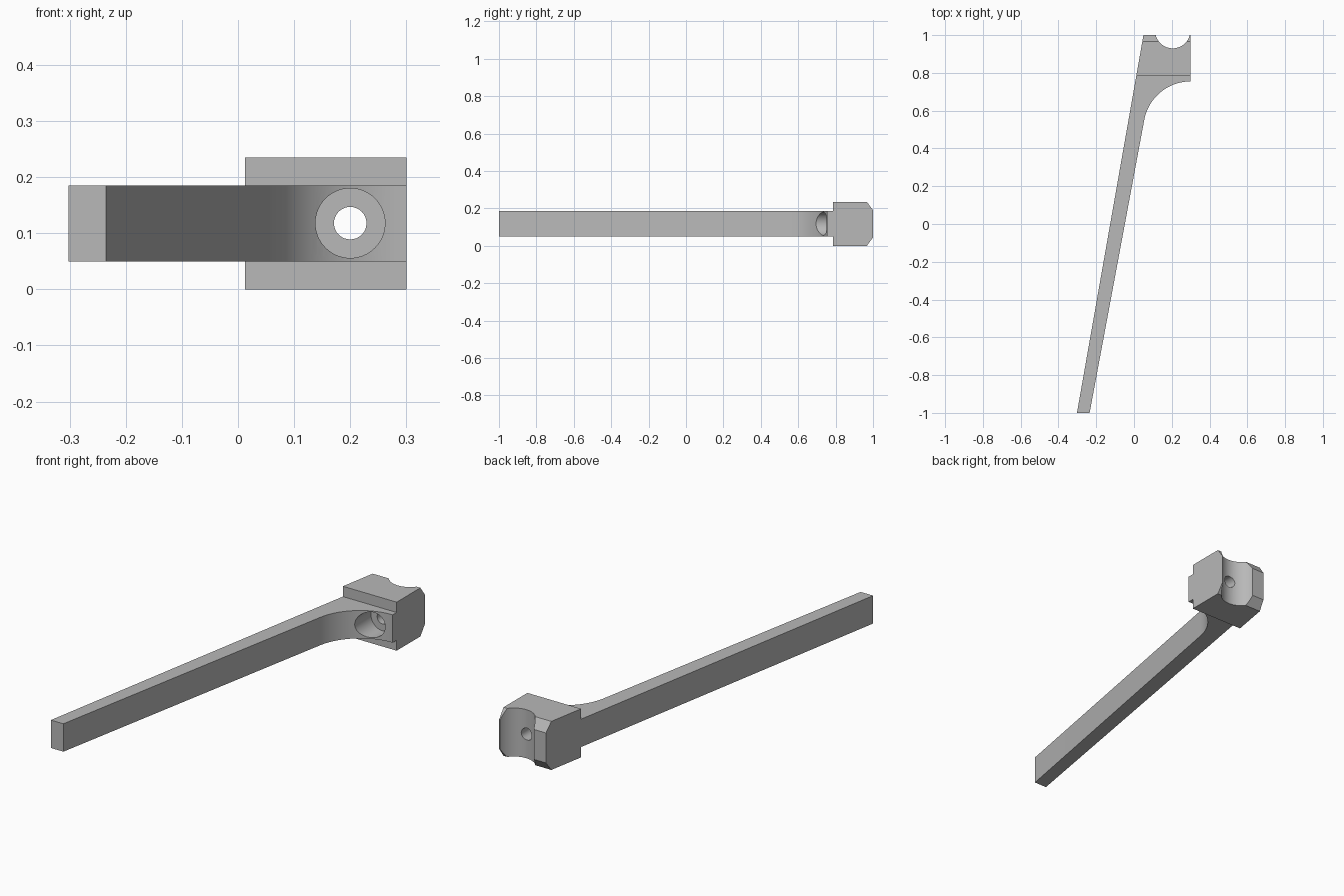
import bpy, bmesh, math
from mathutils import Vector

cube = bpy.data.objects.get("Cube")
if cube:
    bpy.data.objects.remove(cube, do_unlink=True)

grey = bpy.data.materials.new("light grey")
grey.use_nodes = True
colour = (0.48, 0.48, 0.48, 1)
grey.diffuse_color = colour
grey.node_tree.nodes["Principled BSDF"].inputs["Base Color"].default_value = colour


def loft(name, start, end):
    """Solid between two matching loops of points."""
    bm = bmesh.new()
    a = [bm.verts.new(p) for p in start]
    b = [bm.verts.new(p) for p in end]
    bm.faces.new(a)
    bm.faces.new(b)
    for i in range(len(a)):
        j = (i + 1) % len(a)
        bm.faces.new((a[i], a[j], b[j], b[i]))
    bmesh.ops.recalc_face_normals(bm, faces=bm.faces)
    mesh = bpy.data.meshes.new(name)
    bm.to_mesh(mesh)
    bm.free()
    mesh.materials.append(grey)
    obj = bpy.data.objects.new(name, mesh)
    bpy.context.collection.objects.link(obj)
    return obj


def cylinder(name, radius, start, end, sides=64):
    """Round cutter between two points."""
    start, end = Vector(start), Vector(end)
    turn = (end - start).to_track_quat('Z', 'Y')
    ring = [turn @ Vector((radius * math.cos(t), radius * math.sin(t), 0))
            for t in (2 * math.pi * i / sides for i in range(sides))]
    return loft(name, [start + p for p in ring], [end + p for p in ring])


def combine(target, other, operation):
    mod = target.modifiers.new(other.name, 'BOOLEAN')
    mod.operation = operation
    mod.solver = 'EXACT'
    mod.object = other
    bpy.context.view_layer.objects.active = target
    bpy.ops.object.modifier_apply(modifier=mod.name)
    bpy.data.objects.remove(other, do_unlink=True)


def slanted_side(y):
    return -0.302 + 0.176 * (y + 1)


# Arm: slim slanted bar with a concave fillet leading to the boss
steps = 24
sweep = [math.radians(169.4 - 79.4 * i / steps) for i in range(steps + 1)]
outline = [(slanted_side(-1), -1), (-0.235, -1)]
outline += [(0.3 + 0.25 * math.cos(t), 0.505 + 0.25 * math.sin(t)) for t in sweep]
outline += [(0.3, 0.785), (0.25, 0.9), (0.1, 0.9), (slanted_side(0.785), 0.785)]
arm = loft("arm", [(x, y, 0.05) for x, y in outline],
           [(x, y, 0.185) for x, y in outline])

# Head: block with chamfered back edges and a slanted side
section = [(0.785, 0), (0.967, 0), (1, 0.045), (1, 0.19), (0.967, 0.235), (0.785, 0.235)]
body = loft("clamp_arm", [(slanted_side(y), y, z) for y, z in section],
            [(0.3, y, z) for y, z in section])
combine(body, arm, 'UNION')

# Upright round groove in the back, and the counterbored screw hole
combine(body, cylinder("groove", 0.093, (0.205, 1.023, -0.1), (0.205, 1.023, 0.4)),
        'DIFFERENCE')
combine(body, cylinder("counterbore", 0.062, (0.2, 0.4, 0.118), (0.2, 0.82, 0.118)),
        'DIFFERENCE')
combine(body, cylinder("screw_hole", 0.029, (0.2, 0.7, 0.118), (0.2, 1.1, 0.118), 32),
        'DIFFERENCE')

# Smooth the curves and keep the edges sharp
bpy.ops.object.select_all(action='DESELECT')
body.select_set(True)
bpy.context.view_layer.objects.active = body
bpy.ops.object.shade_smooth_by_angle(angle=math.radians(25))
